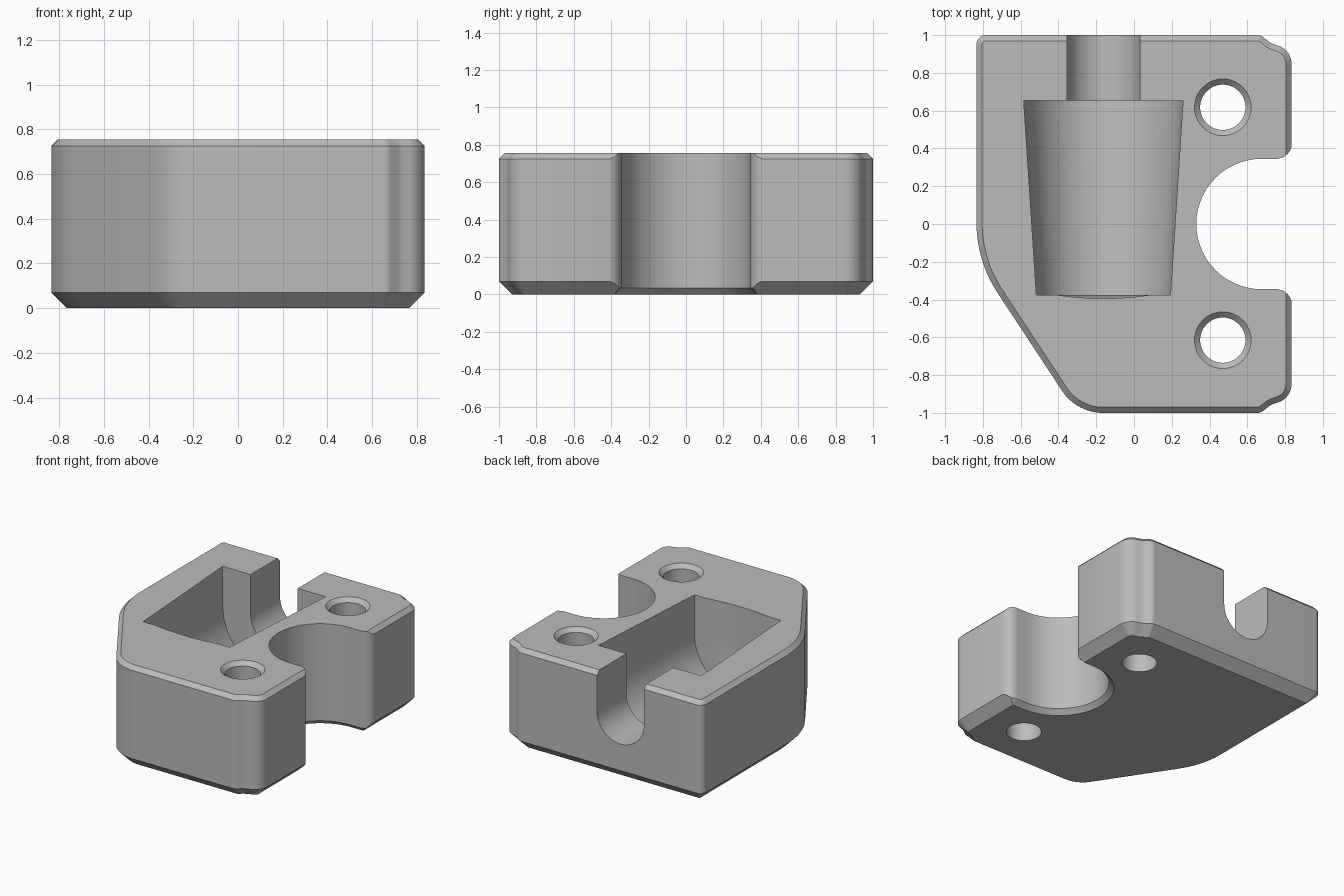
import bpy, bmesh, math
from mathutils import Vector, Matrix

cube = bpy.data.objects.get("Cube")
if cube:
    bpy.data.objects.remove(cube)

HEIGHT = 0.755

grey = bpy.data.materials.new("plain grey")
grey.use_nodes = True
colour = (0.5, 0.5, 0.5, 1)
grey.diffuse_color = colour
grey.node_tree.nodes["Principled BSDF"].inputs["Base Color"].default_value = colour


def loft(name, rings):
    """Closed solid through rings that share a point count."""
    bm = bmesh.new()
    loops = [[bm.verts.new(p) for p in ring] for ring in rings]
    n = len(loops[0])
    for a, b in zip(loops, loops[1:]):
        for i in range(n):
            j = (i + 1) % n
            bm.faces.new((a[i], a[j], b[j], b[i]))
    bm.faces.new(loops[0])
    bm.faces.new(loops[-1])
    bmesh.ops.recalc_face_normals(bm, faces=bm.faces)
    mesh = bpy.data.meshes.new(name)
    bm.to_mesh(mesh)
    bm.free()
    mesh.materials.append(grey)
    obj = bpy.data.objects.new(name, mesh)
    bpy.context.collection.objects.link(obj)
    return obj


def rounded(corners, inset, z, steps=14):
    """Counter-clockwise outline with filleted corners, inset by a distance."""
    pts = []
    for i, (x, y, r) in enumerate(corners):
        p = Vector((x, y))
        d1 = (p - Vector(corners[i - 1][:2])).normalized()
        d2 = (Vector(corners[(i + 1) % len(corners)][:2]) - p).normalized()
        n1, n2 = Vector((-d1.y, d1.x)), Vector((-d2.y, d2.x))
        p = p + (n1 + n2) * inset / (1 + n1.dot(n2))
        turn = math.atan2(d1.x * d2.y - d1.y * d2.x, d1.dot(d2))
        side = math.copysign(1, turn)
        r = max(r - side * inset, 0.004)
        start = p - d1 * r * math.tan(abs(turn) / 2)
        centre = start + n1 * r * side
        for k in range(steps + 1):
            q = centre + Matrix.Rotation(turn * k / steps, 2) @ (start - centre)
            pts.append((q.x, q.y, z))
    return pts


def circle(x, y, r, z, n=48):
    return [(x + r * math.cos(math.tau * k / n), y + r * math.sin(math.tau * k / n), z)
            for k in range(n)]


def trough(y, r, x=-0.162, z=0.46, n=32):
    """U-shaped section, open upward past the top face."""
    arc = [(x - r * math.cos(math.pi * k / n), y, z - r * math.sin(math.pi * k / n))
           for k in range(n + 1)]
    return [(x - r, y, 0.9)] + arc + [(x + r, y, 0.9)]


# Chamfered body with one clipped corner
lobe = [(0.67, -1, 0.05), (0.725, -0.957, 0.1), (0.834, -0.92, 0.1)]
outline = ([(-0.304, -1, 0.26)] + lobe + [(x, -y, r) for x, y, r in reversed(lobe)]
           + [(-0.834, 1, 0.05), (-0.834, -0.195, 0.67)])
body = loft("clamp_body", [rounded(outline, d, z) for d, z in
                           ((0.07, 0), (0, 0.07), (0, HEIGHT - 0.03), (0.03, HEIGHT))])

# Round side notch with filleted mouth and chamfered lower rim
half = [(0.33, -0.345, 0.3449), (0.837, -0.345, 0.085), (0.837, -0.44, 0.004), (1.1, -0.44, 0.004)]
notch = half + [(x, -y, r) for x, y, r in reversed(half)]
cutters = [loft("side_notch_cutter", [rounded(notch, d, z) for d, z in
                                      ((-0.045, -0.01), (0, 0.035), (0, 0.9))])]

# Countersunk screw holes
for y in (0.618, -0.615):
    cutters.append(loft("screw_hole_cutter", [circle(0.47, y, r, z) for r, z in
                   ((0.12, -0.1), (0.12, HEIGHT - 0.03), (0.16, HEIGHT + 0.01))]))

# Tapered cavity with a shallow dished end, and the slot through the back
cutters.append(loft("cavity_cutter", [trough(y, r) for y, r in (
    (0.655, 0.422), (-0.375, 0.355), (-0.375, 0.255), (-0.388, 0.15), (-0.395, 0.04))]))
cutters.append(loft("slot_cutter", [trough(1.1, 0.193), trough(0.6, 0.193)]))

bpy.ops.object.select_all(action="DESELECT")
bpy.context.view_layer.objects.active = body
body.select_set(True)
for cutter in cutters:
    mod = body.modifiers.new("cut", "BOOLEAN")
    mod.operation = "DIFFERENCE"
    mod.solver = "EXACT"
    mod.object = cutter
    bpy.ops.object.modifier_apply(modifier=mod.name)
    bpy.data.objects.remove(cutter)

bpy.ops.object.shade_smooth_by_angle(angle=math.radians(30))
